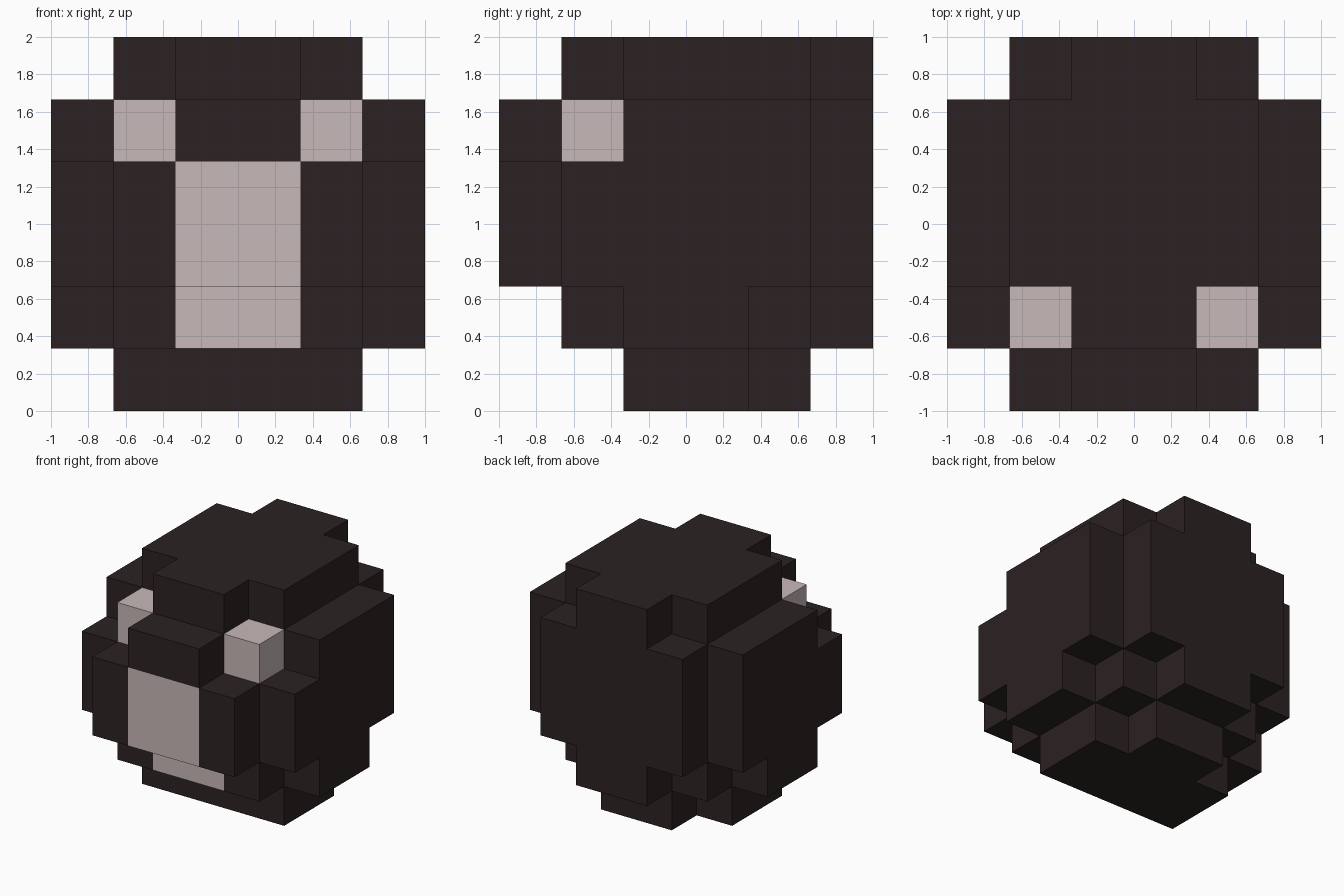
import bpy, bmesh
from mathutils import Vector

if "Cube" in bpy.data.objects:
    bpy.data.objects.remove(bpy.data.objects["Cube"])

CELL = 1 / 3  # the model is a 6 x 6 x 6 grid of blocks


def material(name, colour):
    m = bpy.data.materials.new(name)
    m.diffuse_color = (*colour, 1)
    m.use_nodes = True
    m.node_tree.nodes["Principled BSDF"].inputs["Base Color"].default_value = m.diffuse_color
    return m


def slab(w, y0, y1, z0, z1):
    """Blocks of a box centred on x = 0, w blocks wide to each side."""
    return {(x, y, z) for x in range(-w, w) for y in range(y0, y1) for z in range(z0, z1)}


def skin(name, cells, solid, mat):
    """Mesh the faces of the cells that are not covered by another solid block."""
    bm = bmesh.new()
    for c in cells:
        for axis in range(3):
            for side in (0, 1):
                n = list(c)
                n[axis] += 2 * side - 1
                if tuple(n) in solid:
                    continue
                a, b = (axis + 1) % 3, (axis + 2) % 3
                corners = []
                for da, db in ((0, 0), (1, 0), (1, 1), (0, 1)):
                    p = Vector(c)
                    p[axis] += side
                    p[a] += da
                    p[b] += db
                    p.y -= 3
                    corners.append(bm.verts.new(p * CELL))
                bm.faces.new(corners if side else corners[::-1])
    bmesh.ops.remove_doubles(bm, verts=bm.verts, dist=1e-4)
    mesh = bpy.data.meshes.new(name)
    bm.to_mesh(mesh)
    bm.free()
    mesh.materials.append(mat)
    obj = bpy.data.objects.new(name, mesh)
    bpy.context.collection.objects.link(obj)


dark = material("dark_brown", (0.025, 0.016, 0.016))
pale = material("pale_pink", (0.578, 0.479, 0.479))

# Belly: tall front patch and a lower patch set back by one block
belly = slab(1, 0, 1, 2, 4) | slab(1, 1, 2, 1, 2)

# Eyes: one block on each side of the brow
eyes = {(x, 1, 4) for x in (-2, 1)}

# Body, layer by layer from the ground up
body = (
    slab(2, 2, 4, 0, 1) | slab(1, 4, 5, 0, 1)                          # base
    | slab(2, 1, 5, 1, 2) | slab(3, 2, 4, 1, 2) | slab(1, 5, 6, 1, 2)  # lower body
    | slab(2, 0, 6, 2, 4) | slab(3, 1, 5, 2, 4)                        # middle
    | slab(1, 0, 1, 4, 5) | slab(2, 1, 6, 4, 5) | slab(3, 2, 5, 4, 5)  # brow and shoulders
    | slab(2, 2, 5, 5, 6) | slab(1, 1, 6, 5, 6)                        # crown
) - belly - eyes

solid = body | belly | eyes
skin("body", body, solid, dark)
skin("belly", belly, solid, pale)
skin("eyes", eyes, solid, pale)
